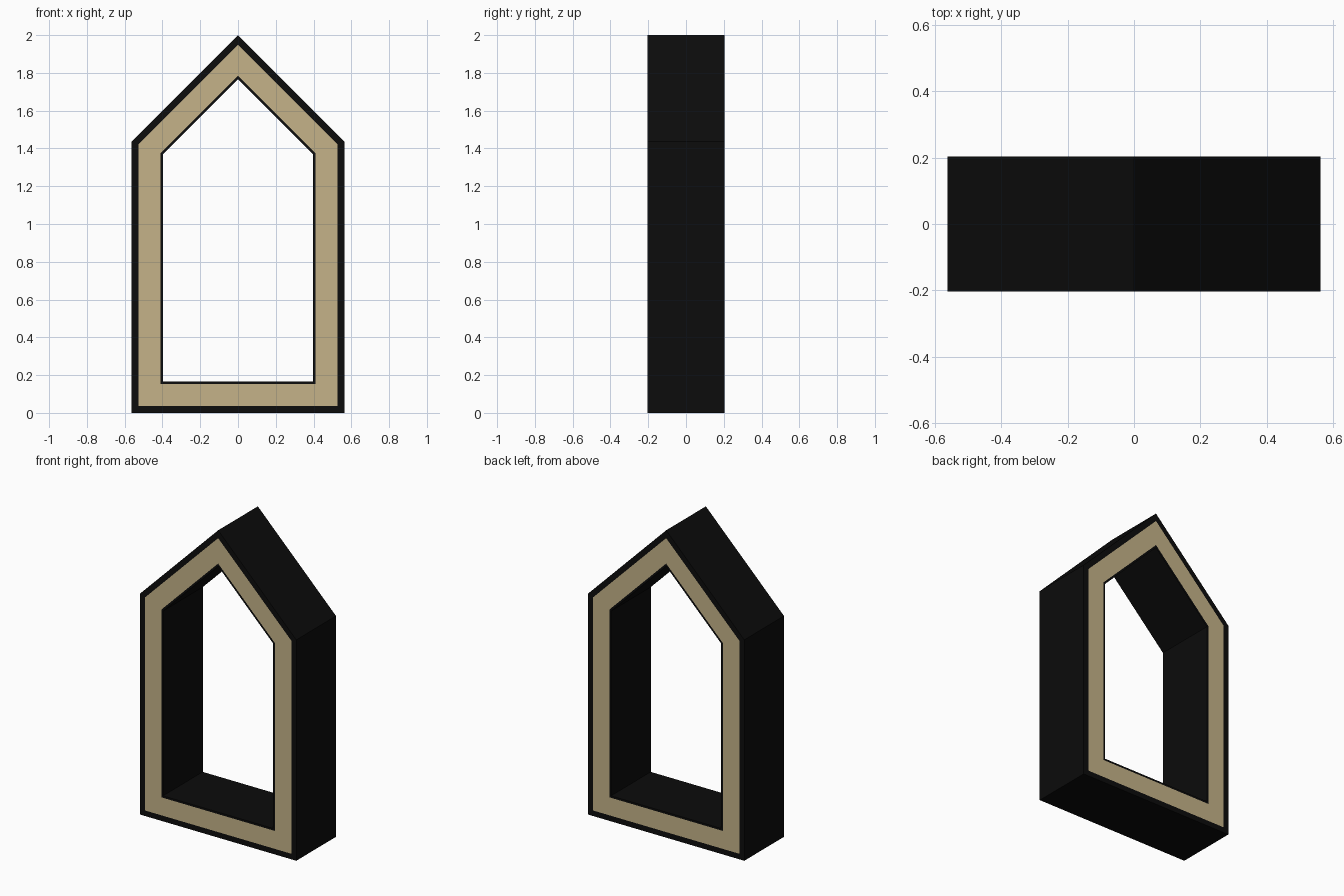
import bpy, bmesh, math

if "Cube" in bpy.data.objects:
    bpy.data.objects.remove(bpy.data.objects["Cube"], do_unlink=True)

HALF_WIDTH, HEIGHT, HALF_DEPTH = 0.5625, 2.0, 0.204
# Inward offsets: outer edge, band outside, band inside, opening
OFFSETS = (0.0, 0.036, 0.153, 0.166)
BAND = 1  # ring that carries the tan colour


def make_material(name, color):
    mat = bpy.data.materials.new(name)
    mat.use_nodes = True
    mat.diffuse_color = color
    mat.node_tree.nodes["Principled BSDF"].inputs["Base Color"].default_value = color
    return mat


def gable_outline(inset):
    """House-shaped outline with 45 degree roof, moved inward by inset."""
    x = HALF_WIDTH - inset
    apex = HEIGHT - inset * math.sqrt(2)
    shoulder = apex - x
    return [(-x, inset), (x, inset), (x, shoulder), (0, apex), (-x, shoulder)]


bm = bmesh.new()


def make_loops(y):
    return [[bm.verts.new((x, y, z)) for x, z in gable_outline(d)] for d in OFFSETS]


def bridge(a, b, material=0):
    n = len(a)
    for i in range(n):
        j = (i + 1) % n
        bm.faces.new((a[i], a[j], b[j], b[i])).material_index = material


front, back = make_loops(-HALF_DEPTH), make_loops(HALF_DEPTH)

# Front and back faces, each with a tan band between dark edges
for loops in (front, back):
    for k in range(len(OFFSETS) - 1):
        bridge(loops[k], loops[k + 1], 1 if k == BAND else 0)

# Outer shell and walls of the opening
bridge(front[0], back[0])
bridge(front[-1], back[-1])

bmesh.ops.recalc_face_normals(bm, faces=bm.faces)
mesh = bpy.data.meshes.new("gabled_frame")
bm.to_mesh(mesh)
bm.free()

mesh.materials.append(make_material("black", (0.0035, 0.0035, 0.0035, 1)))
mesh.materials.append(make_material("tan", (0.56, 0.45, 0.25, 1)))
frame = bpy.data.objects.new("gabled_frame", mesh)
bpy.context.collection.objects.link(frame)
